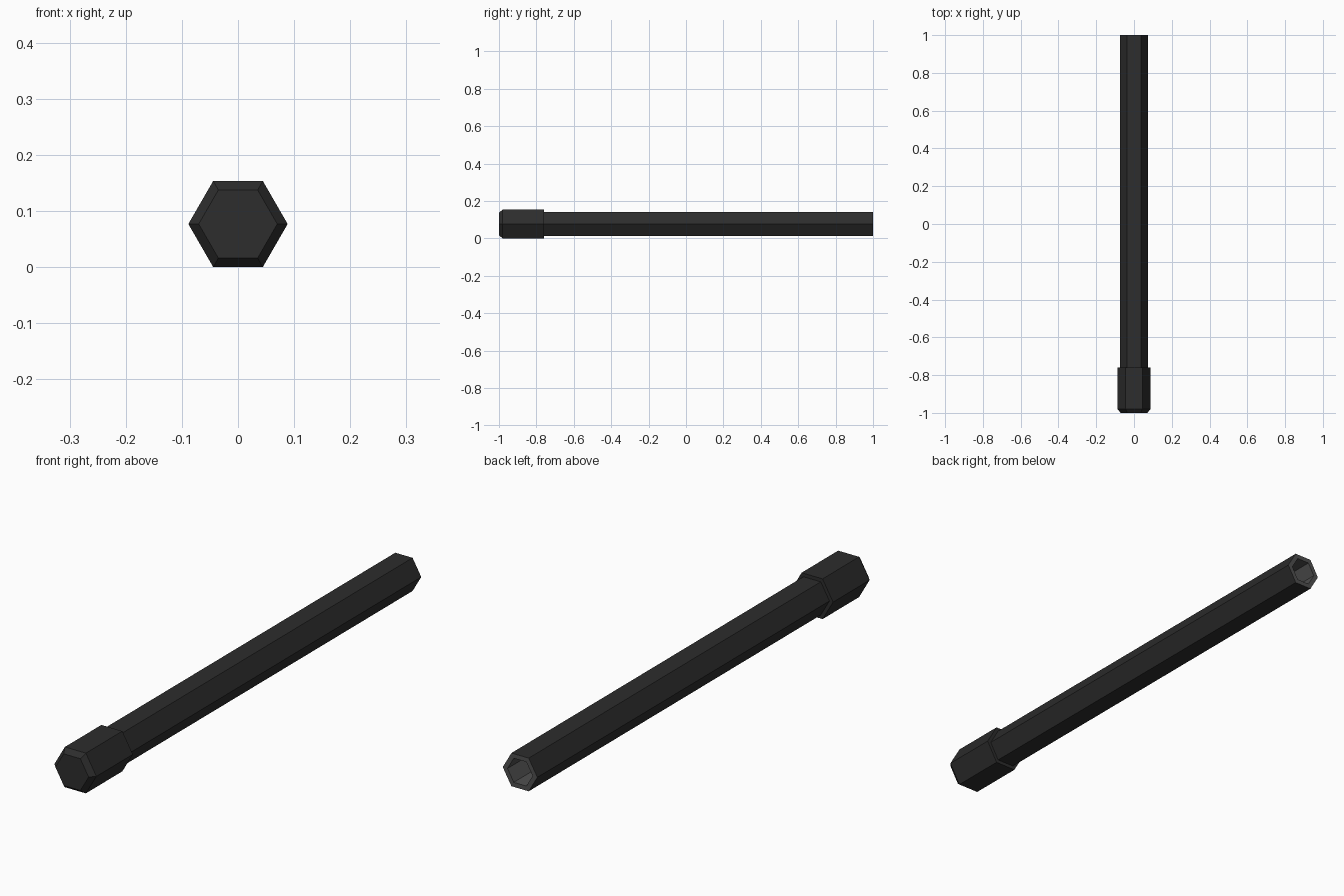
import bpy, bmesh, math

if "Cube" in bpy.data.objects:
    bpy.data.objects.remove(bpy.data.objects["Cube"])

ZC = 0.077


def material(name, v):
    m = bpy.data.materials.new(name)
    m.diffuse_color = (v, v, v, 1)
    m.use_nodes = True
    m.node_tree.nodes["Principled BSDF"].inputs["Base Color"].default_value = m.diffuse_color
    return m


black = material("matte black", 0.026)
grey = material("dark grey", 0.08)


def hex_part(name, sections, mats, closed=False, grey_bands=()):
    """Loft hexagons (y, radius); either cap the ends or join last to first."""
    bm = bmesh.new()
    rings = [[bm.verts.new((r * math.cos(k * math.pi / 3), y,
                            ZC + r * math.sin(k * math.pi / 3)))
              for k in range(6)] for y, r in sections]
    n = len(rings)
    for i in range(n if closed else n - 1):
        a, b = rings[i], rings[(i + 1) % n]
        for k in range(6):
            j = (k + 1) % 6
            f = bm.faces.new((a[k], a[j], b[j], b[k]))
            f.material_index = 1 if i in grey_bands else 0
    if not closed:
        bm.faces.new(rings[0])
        bm.faces.new(rings[-1])
    bmesh.ops.recalc_face_normals(bm, faces=bm.faces)
    me = bpy.data.meshes.new(name)
    bm.to_mesh(me)
    bm.free()
    for m in mats:
        me.materials.append(m)
    ob = bpy.data.objects.new(name, me)
    bpy.context.collection.objects.link(ob)
    return ob


# Chamfered hexagonal cap at the front
hex_part("end_cap", [(-1, 0.07), (-0.98, 0.0885), (-0.76, 0.0885)], [black])

# Hollow hexagonal tube with a lighter rim and bore
hex_part("tube", [(-0.765, 0.073), (1, 0.073), (1, 0.053), (-0.765, 0.053)],
         [black, grey], closed=True, grey_bands=(1, 2))
